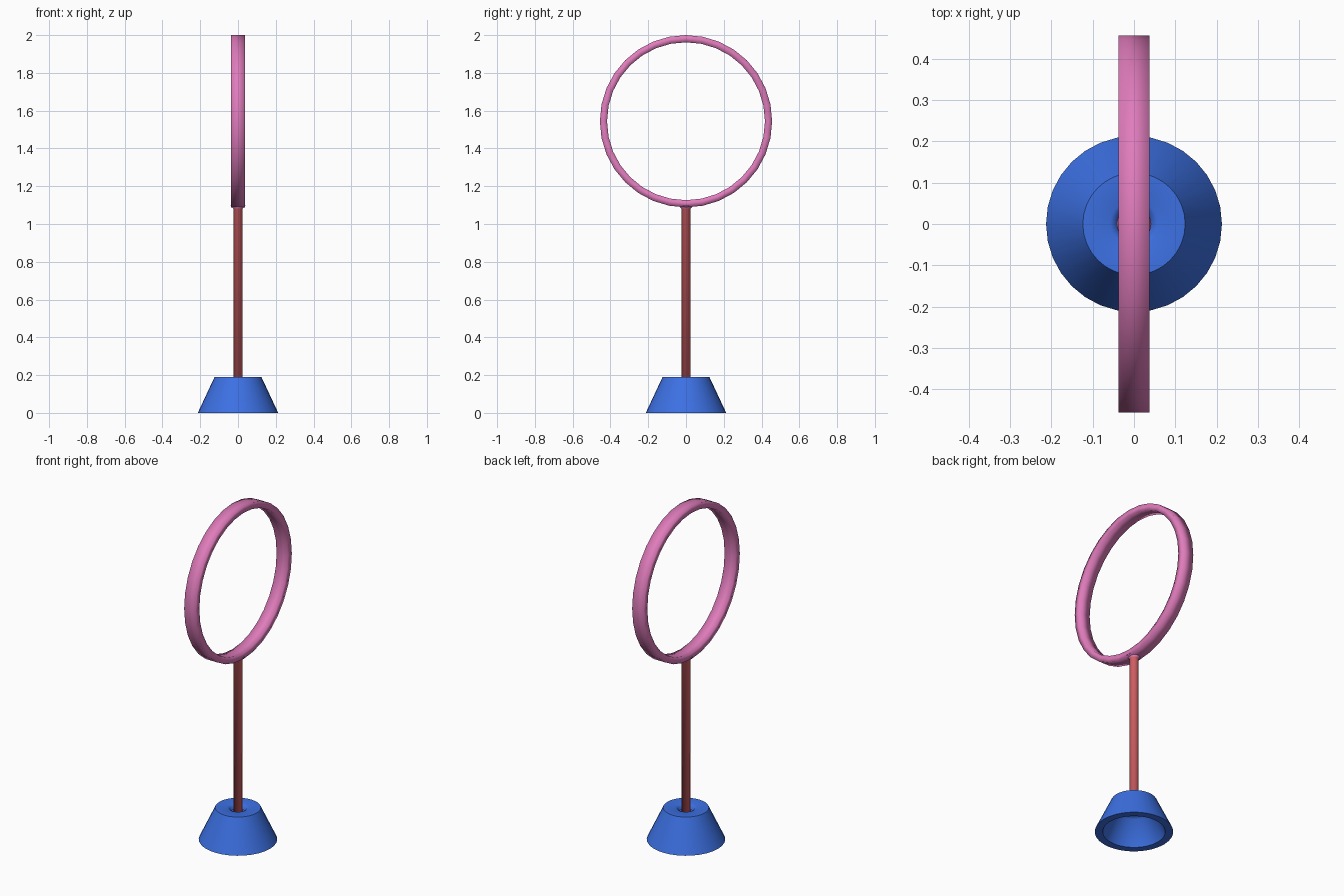
import bpy, bmesh, math

cube = bpy.data.objects.get("Cube")
if cube:
    bpy.data.objects.remove(cube, do_unlink=True)


def material(name, rgb):
    """Flat material from an sRGB triple."""
    linear = [((c / 255 + 0.055) / 1.055) ** 2.4 for c in rgb] + [1.0]
    mat = bpy.data.materials.new(name)
    mat.use_nodes = True
    mat.diffuse_color = linear
    mat.node_tree.nodes["Principled BSDF"].inputs["Base Color"].default_value = linear
    return mat


def lathe(name, profile, sides, mats, closed=True):
    """Revolve (radius, height) points around z; close the loop or cap the ends."""
    bm = bmesh.new()
    rows = []
    for r, z in profile:
        rows.append([bm.verts.new((r * math.cos(a), r * math.sin(a), z))
                     for a in (2 * math.pi * i / sides for i in range(sides))])
    pairs = list(zip(rows, rows[1:]))
    if closed:
        pairs.append((rows[-1], rows[0]))
    else:
        bm.faces.new(rows[0])
        bm.faces.new(rows[-1])
    for low, high in pairs:
        for i in range(sides):
            j = (i + 1) % sides
            bm.faces.new((low[i], low[j], high[j], high[i]))
    bmesh.ops.recalc_face_normals(bm, faces=bm.faces)
    mesh = bpy.data.meshes.new(name)
    bm.to_mesh(mesh)
    bm.free()
    for mat in mats:
        mesh.materials.append(mat)
    mesh.polygons.foreach_set("use_smooth", [True] * len(mesh.polygons))
    obj = bpy.data.objects.new(name, mesh)
    bpy.context.collection.objects.link(obj)
    return obj


blue = material("blue", (60, 112, 226))
red = material("coral red", (222, 102, 106))
pink = material("pink", (224, 124, 188))

# Hollow cone base with a small socket in its top
base = lathe("base", [
    (0.17, 0.0), (0.213, 0.0), (0.124, 0.19), (0.058, 0.19), (0.045, 0.184),
    (0.038, 0.165), (0.015, 0.16), (0.015, 0.148), (0.09, 0.148), (0.105, 0.14),
], 32, [blue])
bpy.ops.object.select_all(action="DESELECT")
base.select_set(True)
bpy.context.view_layer.objects.active = base
bpy.ops.object.shade_smooth_by_angle(angle=math.radians(50))

# Pole, flaring into a pink collar under the hoop
pole = lathe("pole", [(0.025, 0.155), (0.025, 1.083), (0.042, 1.098)],
             16, [red, pink], closed=False)
for face in pole.data.polygons:
    face.material_index = int(face.center.z > 1.085)

# Upright hoop made of a flat band
hoop = lathe("hoop", [
    (0.418, -0.037), (0.456, -0.037), (0.456, 0.037), (0.418, 0.037),
], 32, [pink])
hoop.rotation_euler = (0, math.pi / 2, 0)
hoop.location = (0, 0, 1.544)
